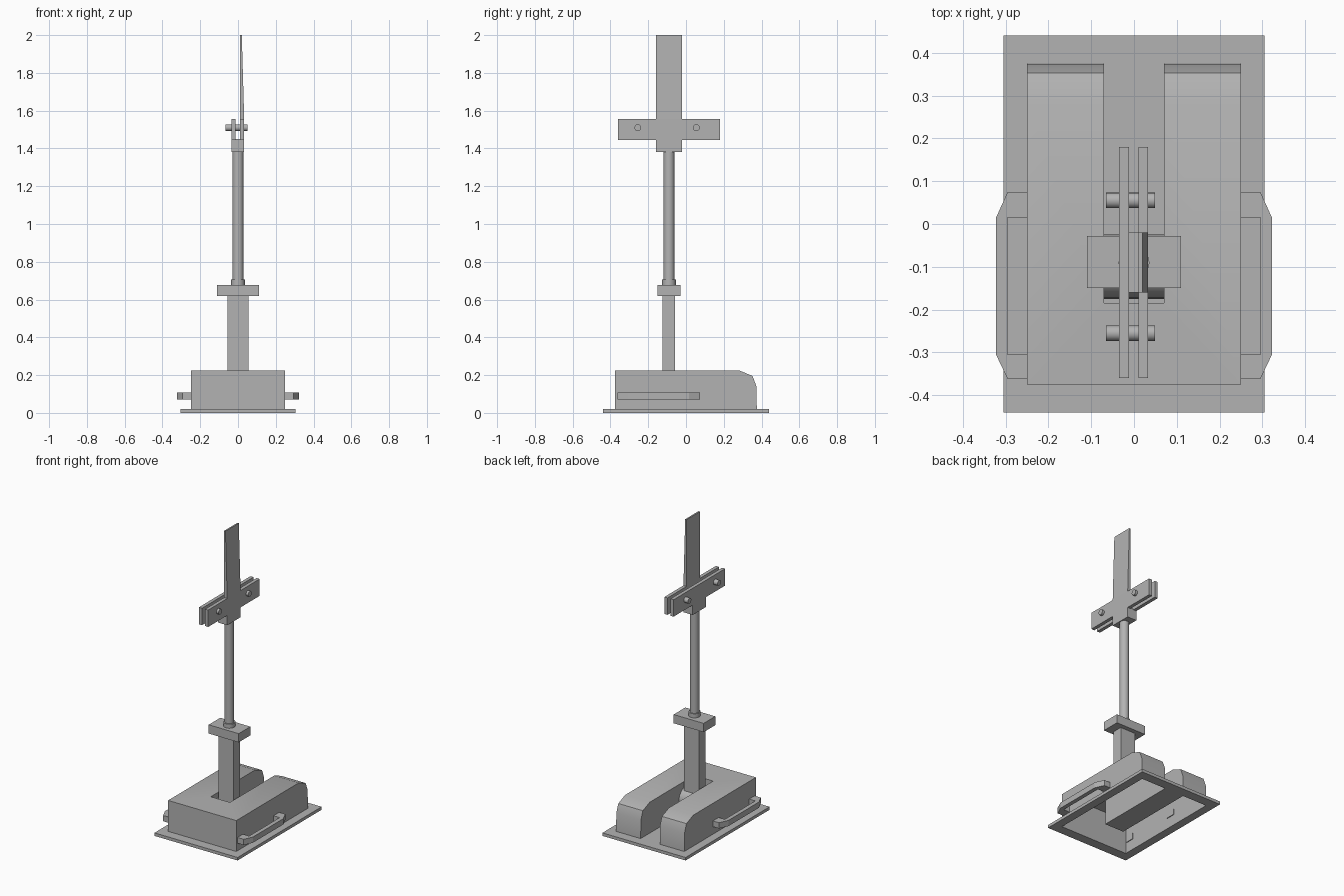
import bpy, bmesh
from mathutils import Matrix, Vector
from math import pi, radians

cube = bpy.data.objects.get("Cube")
if cube:
    bpy.data.objects.remove(cube, do_unlink=True)

steel = bpy.data.materials.new("grey steel")
steel.use_nodes = True
GREY = (0.45, 0.45, 0.45, 1)
steel.diffuse_color = GREY
steel.node_tree.nodes["Principled BSDF"].inputs["Base Color"].default_value = GREY


def finish(name, bm, smooth=False):
    bmesh.ops.recalc_face_normals(bm, faces=bm.faces)
    mesh = bpy.data.meshes.new(name)
    bm.to_mesh(mesh)
    bm.free()
    ob = bpy.data.objects.new(name, mesh)
    bpy.context.collection.objects.link(ob)
    mesh.materials.append(steel)
    if smooth:
        shade(ob)
    return ob


def shade(ob):
    bpy.ops.object.select_all(action='DESELECT')
    ob.select_set(True)
    bpy.context.view_layer.objects.active = ob
    bpy.ops.object.shade_smooth_by_angle(angle=radians(45))


def prism(name, points, offset):
    """Extrude a closed polygon along an offset vector."""
    bm = bmesh.new()
    face = bm.faces.new([bm.verts.new(p) for p in points])
    new = bmesh.ops.extrude_face_region(bm, geom=[face], use_keep_orig=True)["geom"]
    bmesh.ops.translate(bm, vec=Vector(offset),
                        verts=[v for v in new if isinstance(v, bmesh.types.BMVert)])
    return finish(name, bm)


def box(name, x, y, z):
    return prism(name, [(x[0], y[0], z[0]), (x[1], y[0], z[0]),
                        (x[1], y[1], z[0]), (x[0], y[1], z[0])], (0, 0, z[1] - z[0]))


def cylinder(name, centre, radius, length, axis='Z', sides=24):
    bm = bmesh.new()
    turn = Matrix.Rotation(pi / 2, 4, 'Y') if axis == 'X' else Matrix()
    bmesh.ops.create_cone(bm, cap_ends=True, segments=sides, radius1=radius,
                          radius2=radius, depth=length,
                          matrix=Matrix.Translation(centre) @ turn)
    return finish(name, bm, True)


def cut(ob, cutter):
    """Subtract the cutter, bake the result and drop the cutter."""
    mod = ob.modifiers.new("cut", 'BOOLEAN')
    mod.operation, mod.solver, mod.object = 'DIFFERENCE', 'EXACT', cutter
    graph = bpy.context.evaluated_depsgraph_get()
    mesh = bpy.data.meshes.new_from_object(ob.evaluated_get(graph))
    ob.modifiers.clear()
    ob.data = mesh
    bpy.data.objects.remove(cutter, do_unlink=True)


# Base plate, open beneath the hollow housing
plate = box("base_plate", (-0.305, 0.305), (-0.44, 0.44), (0, 0.02))
footprint = [(-0.25, -0.375), (0.25, -0.375), (0.25, 0.375), (0.07, 0.375),
             (0.07, -0.185), (-0.07, -0.185), (-0.07, 0.375), (-0.25, 0.375)]
cut(plate, prism("opening", [(x, y, -0.1) for x, y in footprint], (0, 0, 0.2)))

# Hollow housing with rounded rear lobes and a central slot
side = [(-0.375, 0.01), (0.375, 0.01), (0.373, 0.14), (0.352, 0.196),
        (0.28, 0.225), (-0.375, 0.225)]
housing = prism("housing", [(-0.25, y, z) for y, z in side], (0.5, 0, 0))
cut(housing, box("slot", (-0.07, 0.07), (-0.185, 0.6), (-0.1, 0.5)))
bm = bmesh.new()
bm.from_mesh(housing.data)
bottom = [f for f in bm.faces if f.normal.z < -0.9]
bmesh.ops.delete(bm, geom=bottom, context='FACES')
bm.to_mesh(housing.data)
bm.free()
shade(housing)

# Side handles
grip = [(0.245, 0.075), (0.295, 0.075), (0.322, 0.015), (0.322, -0.305),
        (0.295, -0.362), (0.245, -0.362), (0.245, -0.305), (0.295, -0.305),
        (0.295, 0.015), (0.245, 0.015)]
for label, s in (("left", 1), ("right", -1)):
    prism(label + "_handle", [(s * x, y, 0.07) for x, y in grip], (0, 0, 0.038))

# Pivot axle, post and rod
cylinder("pivot_axle", (0, -0.1, 0.115), 0.075, 0.14, 'X')
box("post", (-0.055, 0.055), (-0.125, -0.058), (0.1, 0.62))
box("post_cap", (-0.11, 0.11), (-0.15, -0.028), (0.62, 0.678))
cylinder("rod_collar", (0, -0.09, 0.69), 0.036, 0.03)
cylinder("rod", (0, -0.09, 1.04), 0.029, 0.7)

# Clamp at the top of the rod
box("clamp_block", (-0.035, 0.033), (-0.16, -0.02), (1.38, 1.45))
box("right_clamp_plate", (-0.035, -0.012), (-0.36, 0.18), (1.445, 1.557))
box("left_clamp_plate", (0.01, 0.033), (-0.36, 0.18), (1.445, 1.557))
for label, y in (("front", -0.255), ("rear", 0.055)):
    cylinder(label + "_clamp_pin", (-0.008, y, 1.51), 0.018, 0.114, 'X', 20)

# Blade tapering upward with a flat inner side
blade = [(0.01, 1.55), (0.033, 1.55), (0.02, 2.0), (0.01, 2.0)]
prism("blade", [(x, -0.16, z) for x, z in blade], (0, 0.14, 0))
